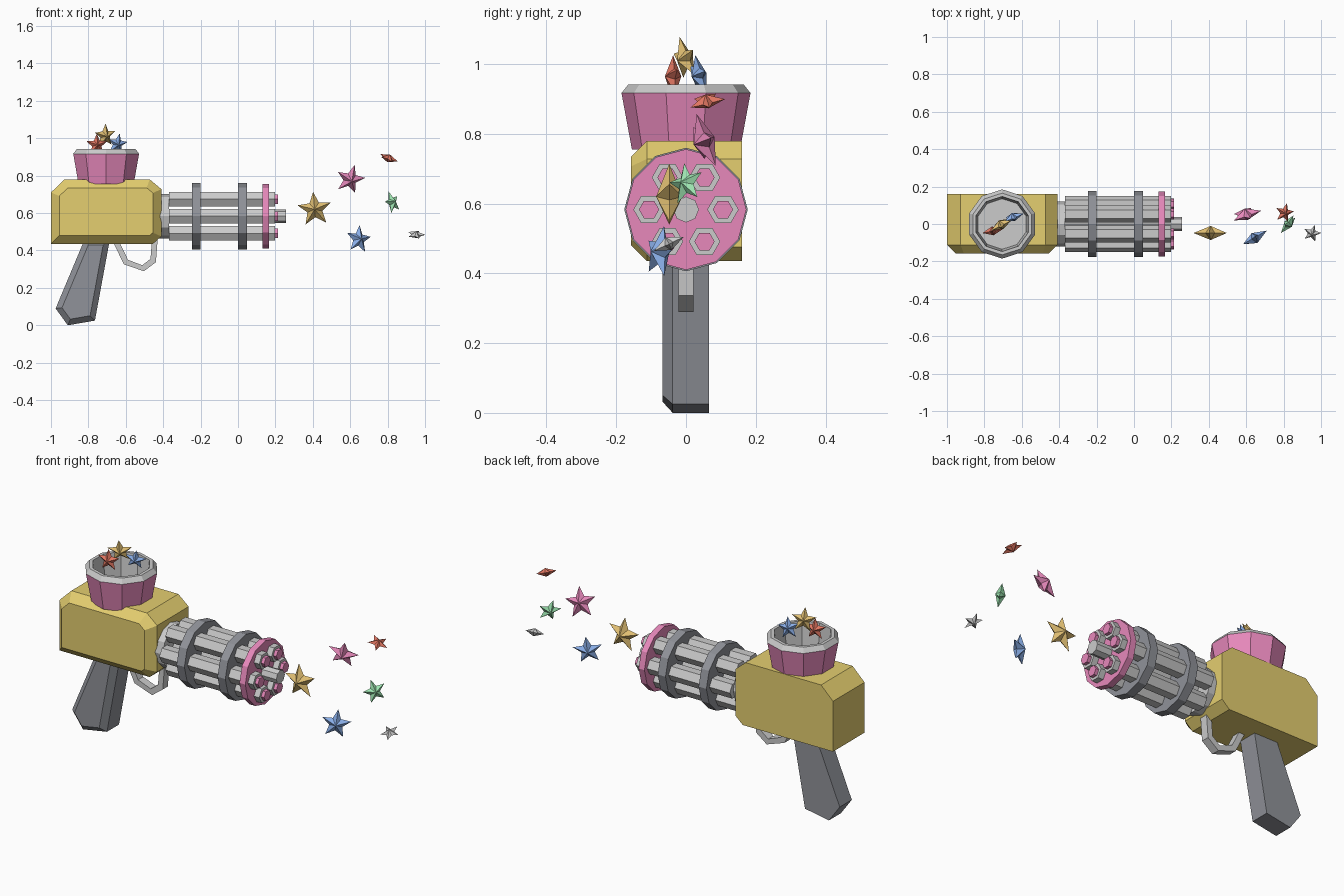
import bpy, bmesh, math
from mathutils import Vector, Matrix

if "Cube" in bpy.data.objects:
    bpy.data.objects.remove(bpy.data.objects["Cube"])

COLORS = {
    "yellow": (0.78, 0.62, 0.16, 1), "pink": (0.80, 0.25, 0.50, 1),
    "gold": (0.75, 0.52, 0.17, 1), "blue": (0.25, 0.42, 0.80, 1),
    "red": (0.75, 0.18, 0.12, 1), "green": (0.35, 0.80, 0.45, 1),
    "white": (0.85, 0.85, 0.85, 1), "dark": (0.28, 0.29, 0.32, 1),
}
mats = {}
for key, col in COLORS.items():
    mats[key] = bpy.data.materials.new(key)
    mats[key].diffuse_color = col


def finish(name, bm, color=None):
    bmesh.ops.recalc_face_normals(bm, faces=bm.faces)
    mesh = bpy.data.meshes.new(name)
    bm.to_mesh(mesh)
    bm.free()
    ob = bpy.data.objects.new(name, mesh)
    bpy.context.collection.objects.link(ob)
    if color:
        mesh.materials.append(mats[color])
    return ob


def rod(name, x0, x1, r, sides, y=0, z=0.583, color=None):
    """Prism along x."""
    bm = bmesh.new()
    m = Matrix.Translation(((x0 + x1) / 2, y, z)) @ Matrix.Rotation(math.pi / 2, 4, 'Y')
    bmesh.ops.create_cone(bm, cap_ends=True, segments=sides, radius1=r, radius2=r,
                          depth=x1 - x0, matrix=m)
    return finish(name, bm, color)


def inset(pts, d):
    """Offset a convex clockwise (x, z) outline inward."""
    out, n = [], len(pts)
    for i in range(n):
        a, b, c = (Vector(pts[(i + k) % n]) for k in (-1, 0, 1))
        e1, e2 = (b - a).normalized(), (c - b).normalized()
        n1, n2 = Vector((e1.y, -e1.x)), Vector((e2.y, -e2.x))
        out.append(b + (n1 + n2) * d / (1 + n1.dot(n2)))
    return out


def slab(name, pts, y_front, y_back, bevel=0.0, color=None):
    """Extruded (x, z) outline whose front rim is bevelled."""
    layers = [(pts, y_back), (pts, y_front + bevel)]
    if bevel:
        layers.append((inset(pts, bevel), y_front))
    bm = bmesh.new()
    loops = [[bm.verts.new((p[0], y, p[1])) for p in ps] for ps, y in layers]
    n = len(pts)
    for a, b in zip(loops, loops[1:]):
        for i in range(n):
            bm.faces.new((a[i], a[(i + 1) % n], b[(i + 1) % n], b[i]))
    bm.faces.new(loops[0])
    bm.faces.new(loops[-1])
    return finish(name, bm, color)


def lathe(name, profile, cx, sides, color=None):
    bm = bmesh.new()
    rings = [[bm.verts.new((cx + r * math.sin(i * math.tau / sides),
                            r * math.cos(i * math.tau / sides), z))
              for i in range(sides)] for r, z in profile]
    for a, b in zip(rings, rings[1:]):
        for i in range(sides):
            j = (i + 1) % sides
            bm.faces.new((a[i], a[j], b[j], b[i]))
    bm.faces.new(rings[-1])
    return finish(name, bm, color)


def star(name, loc, r, normal, spin, color):
    """Five-pointed star, raised to a peak on both sides."""
    n = Vector(normal).normalized()
    ref = Vector((0, 0, 1)) if abs(n.z) < 0.8 else Vector((0, 1, 0))
    u = (ref - n * ref.dot(n)).normalized()
    s = u.cross(n)
    c = Vector(loc)
    bm = bmesh.new()
    rim = []
    for i in range(10):
        a = math.radians(spin + 36 * i)
        rad = r if i % 2 == 0 else r * 0.45
        rim.append(bm.verts.new(c + (s * math.sin(a) + u * math.cos(a)) * rad))
    for side in (1, -1):
        peak = bm.verts.new(c + n * r * 0.4 * side)
        for i in range(10):
            bm.faces.new((rim[i], rim[(i + 1) % 10], peak))
    return finish(name, bm, color)


# Body
slab("body", [(-1, .435), (-1, .71), (-.928, .78), (-.472, .78), (-.41, .728),
              (-.41, .475), (-.455, .435)], -.157, .16, .045, "yellow")

# Grip and trigger guard
slab("grip", [(-.975, .09), (-.82, .46), (-.685, .46), (-.765, .025), (-.91, 0)],
     -.068, .066, .03, "dark")
outer = [(-.668, .445), (-.61, .326), (-.503, .289), (-.439, .337), (-.428, .48)]
inner = [(-.635, .445), (-.588, .35), (-.512, .321), (-.468, .355), (-.458, .48)]
bm = bmesh.new()
quads = [[bm.verts.new((p[0], y, p[1])) for p, y in
          ((o, -.022), (o, .022), (i, .022), (i, -.022))] for o, i in zip(outer, inner)]
for a, b in zip(quads, quads[1:]):
    for k in range(4):
        bm.faces.new((a[k], a[(k + 1) % 4], b[(k + 1) % 4], b[k]))
bm.faces.new(quads[0])
bm.faces.new(quads[-1])
finish("trigger_guard", bm)

# Hopper with grey rim and lining
lathe("hopper", [(.185, .917), (.155, .755)], -.705, 10, "pink")
lathe("hopper_rim", [(.185, .917), (.165, .942), (.147, .942), (.135, .80)], -.705, 10)

# Rotary barrels
rod("barrel_mount", -.42, -.37, .12, 12)
rod("centre_shaft", -.40, .257, .037, 8)
for i in range(6):
    a = i * math.pi / 3
    y, z = .106 * math.cos(a), .583 + .106 * math.sin(a)
    rod(f"barrel_{i + 1}", -.37, .197, .045, 6, y, z)
    rod(f"barrel_tip_{i + 1}", .19, .215, .029, 6, y, z, "pink")
rod("rear_ring", -.247, -.2, .177, 12, color="dark")
rod("middle_ring", 0, .047, .177, 12, color="dark")
rod("muzzle_disc", .13, .165, .173, 12, color="pink")

# Stars in the hopper
star("hopper_star_gold", (-.71, -.003, 1.015), .065, (.45, -.85, -.22), -5, "gold")
star("hopper_star_red", (-.755, -.037, .965), .06, (.2, -.97, 0), 0, "red")
star("hopper_star_blue", (-.645, .037, .97), .058, (.35, -.93, -.25), 8, "blue")

# Flying stars
star("flying_star_gold", (.41, -.048, .62), .094, (0, -1, 0), -5, "gold")
star("flying_star_pink", (.60, .052, .78), .083, (.25, -.9, -.33), 12, "pink")
star("flying_star_blue", (.645, -.075, .46), .077, (.5, -.85, .1), 8, "blue")
star("flying_star_red", (.805, .06, .893), .054, (.35, -.2, .9), 10, "red")
star("flying_star_green", (.825, 0, .657), .062, (.75, -.6, .2), -15, "green")
star("flying_star_white", (.952, -.05, .485), .05, (.05, -.42, .9), 15, "white")

for m in bpy.data.materials:
    if m.users and not m.is_grease_pencil:
        m.use_nodes = True
        m.node_tree.nodes["Principled BSDF"].inputs["Base Color"].default_value = m.diffuse_color
